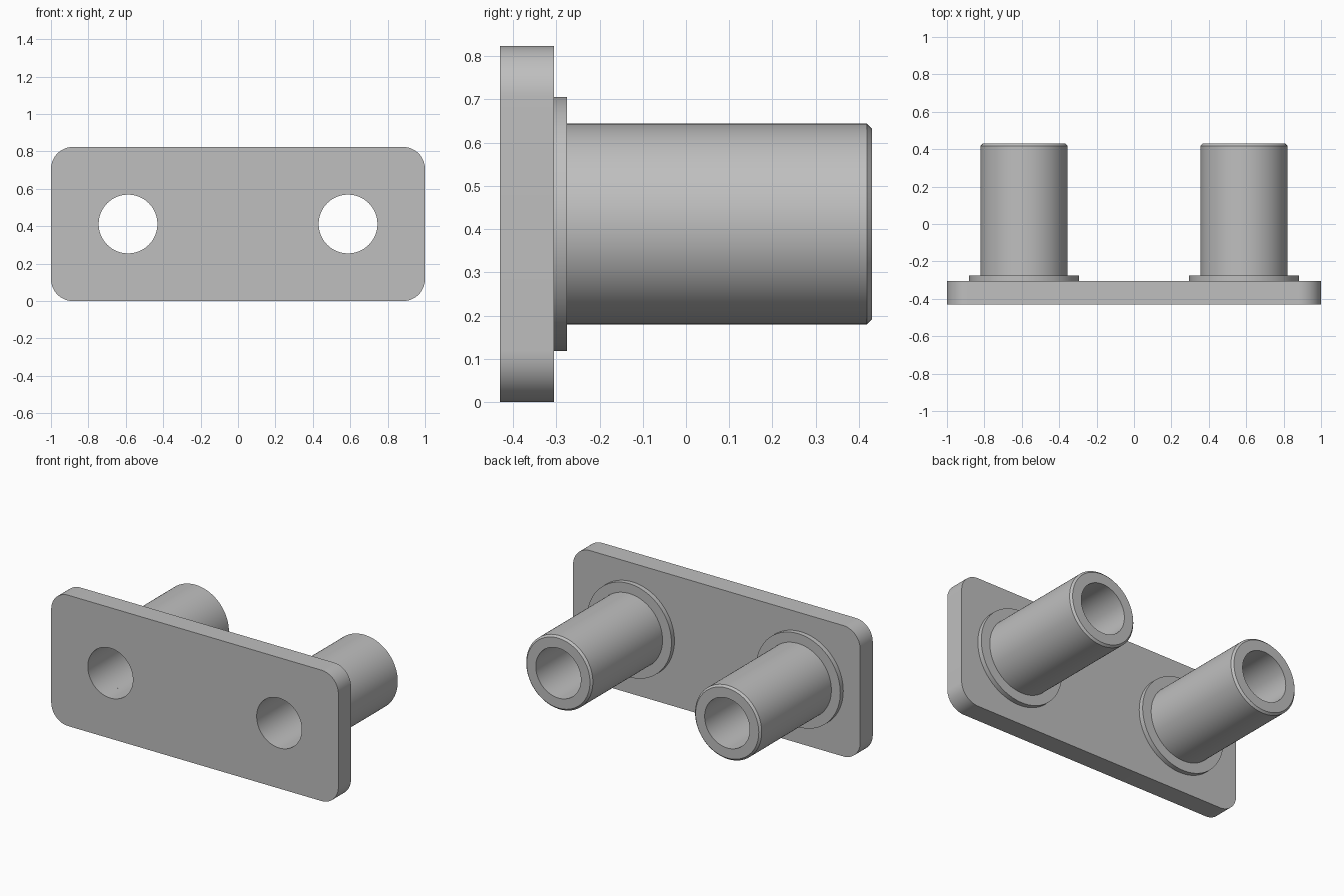
import bpy, bmesh, math
from mathutils import Matrix

default = bpy.data.objects.get("Cube")
if default:
    bpy.data.objects.remove(default, do_unlink=True)

W, H = 2.0, 0.824                      # plate width and height
FRONT, BACK, END = -0.43, -0.305, 0.43  # depth stations along y
CX, CZ = 0.588, H / 2                  # tube axis
BORE, TUBE, COLLAR = 0.157, 0.232, 0.294
SEGMENTS = 96

grey = bpy.data.materials.new("plain grey")
grey.use_nodes = True
colour = (0.52, 0.52, 0.52, 1)
grey.diffuse_color = colour
grey.node_tree.nodes["Principled BSDF"].inputs["Base Color"].default_value = colour


def make_object(name, bm):
    bmesh.ops.recalc_face_normals(bm, faces=bm.faces)
    mesh = bpy.data.meshes.new(name)
    bm.to_mesh(mesh)
    bm.free()
    obj = bpy.data.objects.new(name, mesh)
    bpy.context.collection.objects.link(obj)
    mesh.materials.append(grey)
    return obj


def activate(obj):
    bpy.ops.object.select_all(action='DESELECT')
    obj.select_set(True)
    bpy.context.view_layer.objects.active = obj


def smooth(obj):
    activate(obj)
    bpy.ops.object.shade_smooth_by_angle(angle=math.radians(30))


# Flange plate: a box with its four corners rounded
bm = bmesh.new()
bmesh.ops.create_cube(bm, size=1)
bmesh.ops.scale(bm, vec=(W, BACK - FRONT, H), verts=bm.verts)
bmesh.ops.translate(bm, vec=(0, (FRONT + BACK) / 2, CZ), verts=bm.verts)
corners = [e for e in bm.edges if abs(e.verts[0].co.y - e.verts[1].co.y) > 0.01]
bmesh.ops.bevel(bm, geom=corners, offset=0.118, segments=16, profile=0.5, affect='EDGES')
plate = make_object("flange_plate", bm)

# Two through holes in the plate
bm = bmesh.new()
for side in (-1, 1):
    place = Matrix.Translation((side * CX, FRONT, CZ)) @ Matrix.Rotation(math.pi / 2, 4, 'X')
    bmesh.ops.create_cone(bm, cap_ends=True, segments=SEGMENTS, radius1=BORE,
                          radius2=BORE, depth=1, matrix=place)
cutter = make_object("hole_cutter", bm)
cutter.hide_render = True
cut = plate.modifiers.new("holes", 'BOOLEAN')
cut.operation = 'DIFFERENCE'
cut.solver = 'EXACT'
cut.object = cutter
activate(plate)
bpy.ops.object.modifier_apply(modifier=cut.name)
bpy.data.objects.remove(cutter, do_unlink=True)
smooth(plate)

# Collared tubes: a (radius, y) profile turned about the tube axis
CHAMFER = 0.012
profile = [(COLLAR, BACK), (COLLAR, -0.275), (TUBE, -0.275), (TUBE, END - CHAMFER),
           (TUBE - CHAMFER, END), (BORE, END), (BORE, BACK)]
for side, name in ((-1, "right_tube"), (1, "left_tube")):
    bm = bmesh.new()
    verts = [bm.verts.new((side * CX + r, y, CZ)) for r, y in profile]
    edges = [bm.edges.new(pair) for pair in zip(verts, verts[1:] + verts[:1])]
    bmesh.ops.spin(bm, geom=verts + edges, cent=(side * CX, 0, CZ), axis=(0, 1, 0),
                   angle=2 * math.pi, steps=SEGMENTS)
    bmesh.ops.remove_doubles(bm, verts=bm.verts, dist=0.0005)
    smooth(make_object(name, bm))
